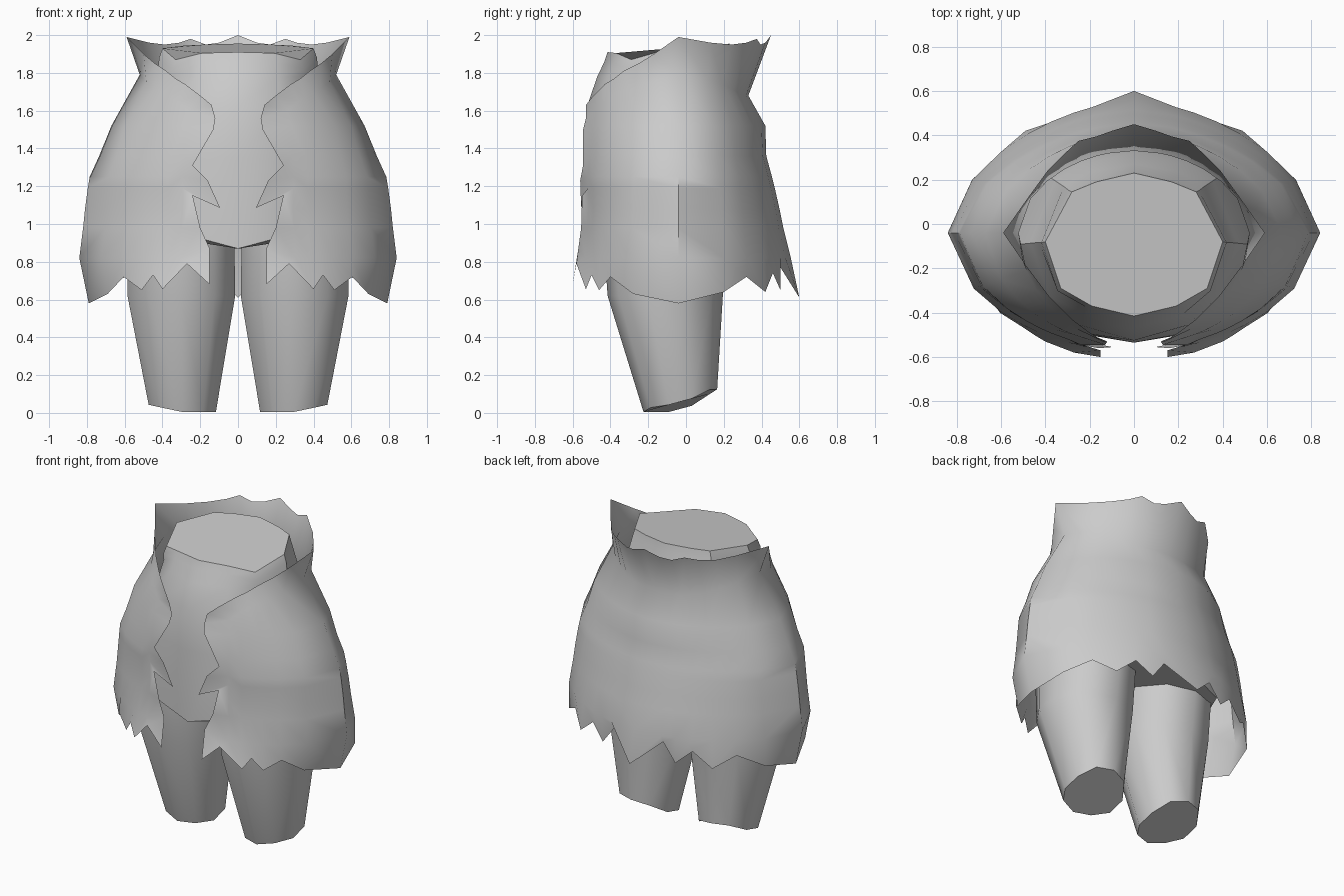
import bpy, math

if "Cube" in bpy.data.objects:
    bpy.data.objects.remove(bpy.data.objects["Cube"])

grey = bpy.data.materials.new("plain_grey")
grey.diffuse_color = (0.6, 0.6, 0.6, 1)
grey.use_nodes = True
grey.node_tree.nodes["Principled BSDF"].inputs["Base Color"].default_value = grey.diffuse_color
CY = -0.04  # depth of the widest point


def make(name, verts, faces, angle=40, mirror=False):
    me = bpy.data.meshes.new(name)
    me.from_pydata(verts, [], faces)
    me.materials.append(grey)
    ob = bpy.data.objects.new(name, me)
    bpy.context.collection.objects.link(ob)
    bpy.ops.object.select_all(action='DESELECT')
    ob.select_set(True)
    bpy.context.view_layer.objects.active = ob
    bpy.ops.object.shade_smooth_by_angle(angle=math.radians(angle))
    if mirror:
        ob.modifiers.new("mirror", 'MIRROR')
    return ob


def ring_point(angle, a, front, back, p):
    """Superellipse point with separate front and back depth."""
    c, s = math.cos(angle), math.sin(angle)
    b = back - CY if s > 0 else CY - front
    r = (abs(c / a) ** p + abs(s / b) ** p) ** (-1 / p)
    return r * c, CY + r * s


def bridge(rows, n, closed):
    m = n if closed else n - 1
    return [(r * n + i, r * n + (i + 1) % n, (r + 1) * n + (i + 1) % n, (r + 1) * n + i)
            for r in range(rows - 1) for i in range(m)]


# Ragged skirt: columns run from the front opening round to the back centre
hem = [(.15, -.60, .68), (.27, -.58, .79), (.40, -.53, .655), (.45, -.50, .73),
       (.51, -.46, .65), (.605, -.40, .72), (.69, -.28, .63), (.79, -.04, .58),
       (.73, .20, .64), (.60, .32, .72), (.49, .42, .64), (.37, .46, .74),
       (.27, .50, .65), (.18, .50, .77), (0, .60, .61)]
collar = [(.14, -.53, 1.63), (.20, -.49, 1.68), (.28, -.43, 1.74), (.33, -.38, 1.77),
          (.38, -.33, 1.81), (.44, -.25, 1.85), (.50, -.17, 1.90), (.59, -.04, 1.99),
          (.47, .13, 1.96), (.39, .24, 1.95), (.31, .32, 1.96), (.25, .375, 1.98),
          (.17, .395, 1.95), (.10, .42, 1.96), (0, .45, 2.0)]
neck_z = [1.56, 1.60, 1.65, 1.67, 1.70, 1.72, 1.75, 1.79, 1.77, 1.74, 1.71, 1.69, 1.68, 1.68, 1.68]
# height, half width, front, back, then torn front edge (x, z)
levels = [(1.52, .67, -.555, .42, .13, 1.50), (1.36, .735, -.555, .425, .24, 1.31),
          (1.25, .785, -.57, .455, .16, 1.23), (1.19, .795, -.565, .47, .095, 1.085),
          (1.08, .81, -.56, .495, .24, 1.15), (.98, .82, -.565, .515, .20, .98),
          (.82, .84, -.58, .555, .15, .87)]
angles = [math.atan2(y - CY, x) for x, y, z in hem]
angles[1] = math.atan2(-.52, .32)
verts = list(collar)
for i, t in enumerate(angles):
    x, y = ring_point(t, .52, -.55, .33, 1.9)
    verts.append((.12 if i == 0 else x, y, neck_z[i]))
for z, a, front, back, ex, ez in levels:
    for i, t in enumerate(angles):
        x, y = ring_point(t, a, front, back, 1.7 if t > 0 else 1.85)
        verts.append((ex, front + .01, ez) if i == 0 else (x, y, z))
verts += hem
make("ragged_skirt", verts, bridge(len(levels) + 3, len(hem), False), 50, True)

# Torso: closed loft under a faceted, slightly tilted top, with a V-shaped lower edge
half = [(0, .23, 1.955), (.17, .19, 1.95), (.28, .145, 1.945), (.40, -.08, 1.93),
        (.33, -.29, 1.87), (.19, -.37, 1.905), (0, -.415, 1.91)]
cap = half + [(-x, y, z) for x, y, z in half[-2:0:-1]]
N = len(cap)
verts = list(cap) + [(x * 1.045, y * 1.04, z - .05) for x, y, z in cap]
for z, a, front, back in [(1.78, .43, -.47, .27), (1.62, .47, -.525, .32),
                          (1.35, .60, -.535, .37), (.90, .64, -.535, .37)]:
    for cx, cy, cz in cap:
        x, y = ring_point(math.atan2(cy - CY, cx), a, front, back, 2)
        if z < 1:
            z = .87 + .35 * min(abs(x), .2) if y < CY else .87
        verts.append((x, y, z))
faces = bridge(6, N, True) + [tuple(range(N))[::-1], tuple(range(5 * N, 6 * N))]
make("torso", verts, [f[::-1] if len(f) > 4 else f for f in faces], 35)

# Legs: tapered lofts with slanted cut ends
M = 10
verts = []
for k, (z, cx, rx, cy, ry) in enumerate([(.98, .30, .28, -.10, .34), (.62, .30, .285, -.11, .305),
                                         (0, .295, .178, -.03, .195)]):
    for i in range(M):
        t = 2 * math.pi * (i + .5) / M
        x, y = cx + rx * math.cos(t) / math.cos(math.pi / M), cy + ry * math.sin(t)
        if k == 2:
            z = .005 + .65 * max(0, y + .02) + .22 * max(0, x - .3)
        verts.append((x, y, z))
faces = bridge(3, M, True) + [tuple(range(2 * M, 3 * M))[::-1]]
make("legs", verts, [f[::-1] for f in faces], 40, True)
